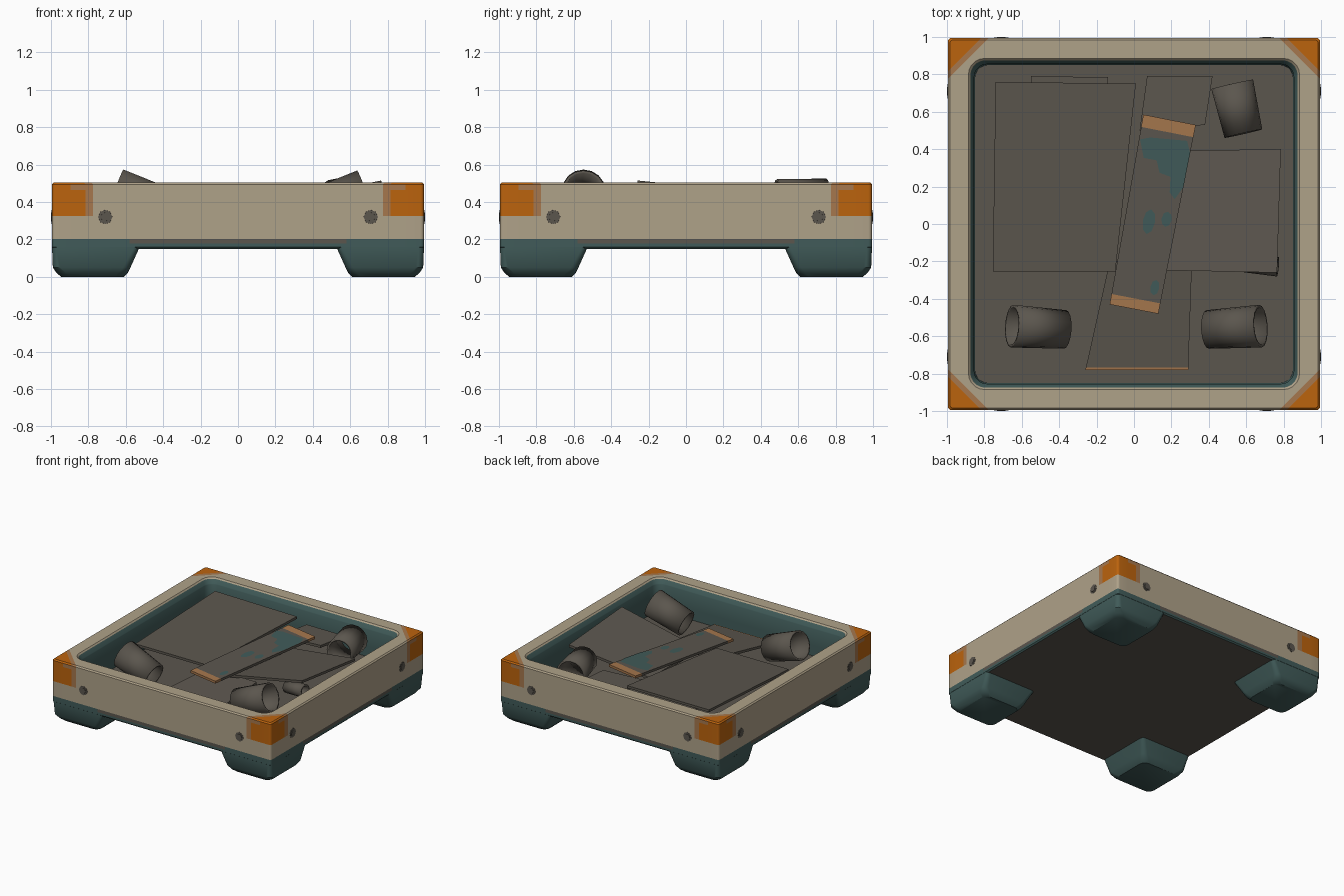
import bpy, bmesh, math
from mathutils import Vector, Matrix

cube = bpy.data.objects.get("Cube")
if cube:
    bpy.data.objects.remove(cube, do_unlink=True)

COLOURS = {
    "tan_paint": (0.43, 0.36, 0.25),
    "teal_paint": (0.052, 0.105, 0.1),
    "grey_scrap": (0.105, 0.093, 0.076),
    "orange_paint": (0.5, 0.125, 0.004),
    "worn_brown": (0.38, 0.185, 0.075),
}
TAN, TEAL, GREY, ORANGE, BROWN = range(5)
mats = []
for name, rgb in COLOURS.items():
    m = bpy.data.materials.new(name)
    m.use_nodes = True
    m.diffuse_color = (*rgb, 1)
    m.node_tree.nodes["Principled BSDF"].inputs["Base Color"].default_value = (*rgb, 1)
    mats.append(m)


def finish(name, bm, smooth=False):
    """Turn a bmesh into a named object carrying the shared materials."""
    bmesh.ops.recalc_face_normals(bm, faces=bm.faces)
    mesh = bpy.data.meshes.new(name)
    bm.to_mesh(mesh)
    bm.free()
    for m in mats:
        mesh.materials.append(m)
    ob = bpy.data.objects.new(name, mesh)
    bpy.context.collection.objects.link(ob)
    if smooth:
        bpy.ops.object.select_all(action="DESELECT")
        bpy.context.view_layer.objects.active = ob
        ob.select_set(True)
        bpy.ops.object.shade_smooth_by_angle(angle=math.radians(35))
    return ob


def ring(bm, cx, cy, half, radius, z, steps=5):
    """Rounded square loop of vertices."""
    verts = []
    for q in range(4):
        a0 = q * math.pi / 2
        sx, sy = (1, -1, -1, 1)[q], (1, 1, -1, -1)[q]
        for i in range(steps + 1):
            a = a0 + i / steps * math.pi / 2
            verts.append(bm.verts.new((cx + sx * (half - radius) + radius * math.cos(a),
                                       cy + sy * (half - radius) + radius * math.sin(a), z)))
    return verts


def loft(bm, sections):
    """Skin rounded squares (cx, cy, half, radius, z) and cap both ends."""
    rings = [ring(bm, *s) for s in sections]
    for a, b in zip(rings, rings[1:]):
        for i in range(len(a)):
            j = (i + 1) % len(a)
            bm.faces.new((a[i], a[j], b[j], b[i]))
    bm.faces.new(rings[0])
    bm.faces.new(rings[-1])


# Tray body: outer wall, rounded rim, inner wall and floor
bm = bmesh.new()
profile = [(0.985, 0.02, 0.15), (0.995, 0.02, 0.16), (0.995, 0.02, 0.495),
           (0.985, 0.02, 0.505), (0.885, 0.085, 0.505), (0.875, 0.08, 0.495),
           (0.855, 0.07, 0.46), (0.85, 0.07, 0.24)]
loft(bm, [(0, 0, h, r, z) for h, r, z in profile])


def cut(point, normal):
    bmesh.ops.bisect_plane(bm, geom=bm.verts[:] + bm.edges[:] + bm.faces[:],
                           plane_co=point, plane_no=normal)


for z in (0.178, 0.203, 0.325, 0.465):
    cut((0, 0, z), (0, 0, 1))
for reach in (1.575, 1.77, 1.81, 1.89):
    for sx in (-1, 1):
        for sy in (-1, 1):
            cut((sx * reach, 0, 0), (sx, sy, 0))

# Paint: worn corners, tan band, grimy seam, teal elsewhere
for f in bm.faces:
    c = f.calc_center_median()
    reach, far = abs(c.x) + abs(c.y), max(abs(c.x), abs(c.y))
    outside = far > 0.97
    rim = c.z > 0.497
    if c.z < 0.25 and f.normal.z > 0.9 or (c.z < 0.241 and c.z > 0.238):
        f.material_index = GREY
    elif not (outside or rim) or c.z < 0.178:
        f.material_index = TEAL
    elif c.z < 0.203:
        f.material_index = GREY if reach < 1.575 else TEAL
    elif c.z > 0.325 and reach > 1.77:
        chipped = 0.465 < c.z < 0.5 and reach < 1.89
        f.material_index = BROWN if reach < 1.81 or chipped else ORANGE
    else:
        f.material_index = TAN
finish("tray_body", bm, True)

# Tapered corner feet
for sx, side in ((-1, "right"), (1, "left")):
    for sy, end in ((-1, "front"), (1, "back")):
        bm = bmesh.new()
        spans = [(0.52, 0.994, 0.17, 0.03), (0.53, 0.994, 0.15, 0.03),
                 (0.575, 0.99, 0.05, 0.04), (0.59, 0.97, 0.02, 0.05),
                 (0.61, 0.945, 0, 0.05)]
        loft(bm, [(sx * (a + b) / 2, sy * (a + b) / 2, (b - a) / 2, r, z)
                  for a, b, z, r in spans])
        for f in bm.faces:
            f.material_index = TEAL
        finish(f"{end}_{side}_foot", bm, True)

# Bolts, two on each outer wall
for k, wall in enumerate(("front", "left", "back", "right")):
    for s in (-1, 1):
        bm = bmesh.new()
        for r, out in ((0.042, 0.997), (0.026, 1.0)):
            place = (Matrix.Rotation(k * math.pi / 2, 4, "Z")
                     @ Matrix.Translation((s * 0.71, -out + 0.01, 0.32))
                     @ Matrix.Rotation(math.pi / 2, 4, "X"))
            bmesh.ops.create_cone(bm, cap_ends=True, segments=8, radius1=r,
                                  radius2=r * 0.9, depth=0.02, matrix=place)
        for f in bm.faces:
            f.material_index = GREY
        finish(f"{wall}_bolt", bm)


def spot(corners, u, v):
    """Point on a board: u across, v along its length."""
    a, b, c, d = (Vector(p) for p in corners)
    return a.lerp(b, u).lerp(d.lerp(c, u), v)


def board(name, corners, bands=((0, 1, GREY),), thick=0.02):
    """Flat sheet with painted bands along its length."""
    bm = bmesh.new()
    for v0, v1, mat in bands:
        top = [bm.verts.new(spot(corners, u, v))
               for u, v in ((0, v0), (1, v0), (1, v1), (0, v1))]
        f = bm.faces.new(top)
        f.material_index = mat
        low = [bm.verts.new(p.co - Vector((0, 0, thick))) for p in top]
        sides = [bm.faces.new(low)]
        for i in range(4):
            j = (i + 1) % 4
            sides.append(bm.faces.new((top[i], top[j], low[j], low[i])))
        for f in sides:
            f.material_index = mat
    return finish(name, bm)


# Scrap sheets
board("large_sheet", [(-0.74, 0.76, 0.46), (0.01, 0.75, 0.455),
                      (-0.1, -0.255, 0.41), (-0.755, -0.255, 0.41)])
board("tilted_sheet", [(0.05, 0.39, 0.37), (0.785, 0.4, 0.45),
                       (0.765, -0.26, 0.515), (0.05, -0.245, 0.37)])
board("front_sheet", [(-0.13, -0.2, 0.36), (0.31, -0.2, 0.36),
                      (0.29, -0.78, 0.3), (-0.26, -0.78, 0.3)],
      ((0, 0.98, GREY), (0.98, 1, BROWN)))
board("back_sheet", [(0.07, 0.79, 0.39), (0.42, 0.79, 0.39),
                     (0.38, 0.53, 0.4), (0.03, 0.5, 0.4)])
board("back_left_sheet", [(-0.55, 0.79, 0.38), (-0.14, 0.785, 0.38),
                          (-0.14, 0.6, 0.38), (-0.55, 0.6, 0.38)])

# Painted plank lying across the pile
plank = [(0.05, 0.585, 0.46), (0.33, 0.53, 0.46), (0.13, -0.48, 0.425), (-0.13, -0.43, 0.425)]
board("painted_plank", plank, ((0, 0.065, BROWN), (0.065, 0.945, GREY), (0.945, 1, BROWN)))


def blob(u, v, ru, rv):
    return [(u + ru * math.cos(i * math.pi / 4), v + rv * math.sin(i * math.pi / 4))
            for i in range(8)]


patches = [[(0.02, 0.13), (0.2, 0.11), (0.9, 0.09), (1, 0.15), (1, 0.33), (0.88, 0.4),
            (0.76, 0.37), (0.72, 0.29), (0.5, 0.28), (0.4, 0.22), (0.15, 0.22)],
           blob(0.47, 0.54, 0.12, 0.065), blob(0.8, 0.51, 0.1, 0.04),
           blob(0.83, 0.87, 0.09, 0.04)]
bm = bmesh.new()
for patch in patches:
    f = bm.faces.new([bm.verts.new(spot(plank, u, v) + Vector((0, 0, 0.004))) for u, v in patch])
    f.material_index = TEAL
finish("plank_paint_patches", bm)


# Open pipe offcuts
def pipe(name, centre, axis, length, radius):
    bm = bmesh.new()
    turn = Vector(axis).to_track_quat("Z", "Y").to_matrix().to_4x4()
    bmesh.ops.create_cone(bm, cap_ends=False, segments=16, radius1=radius * 0.94,
                          radius2=radius * 1.04, depth=length,
                          matrix=Matrix.Translation(centre) @ turn)
    for f in bm.faces:
        f.material_index = GREY
    ob = finish(name, bm, True)
    wall = ob.modifiers.new("wall", "SOLIDIFY")
    wall.thickness = 0.015
    wall.offset = -1


pipe("front_right_pipe", (-0.51, -0.555, 0.415), (-0.94, 0.06, 0.34), 0.3, 0.11)
pipe("front_left_pipe", (0.535, -0.555, 0.41), (0.94, 0.06, 0.34), 0.3, 0.11)
pipe("back_left_pipe", (0.555, 0.615, 0.415), (-0.22, 0.97, -0.03), 0.27, 0.11)
pipe("small_pipe", (0.68, -0.22, 0.41), (1, -0.1, 0.1), 0.18, 0.05)
